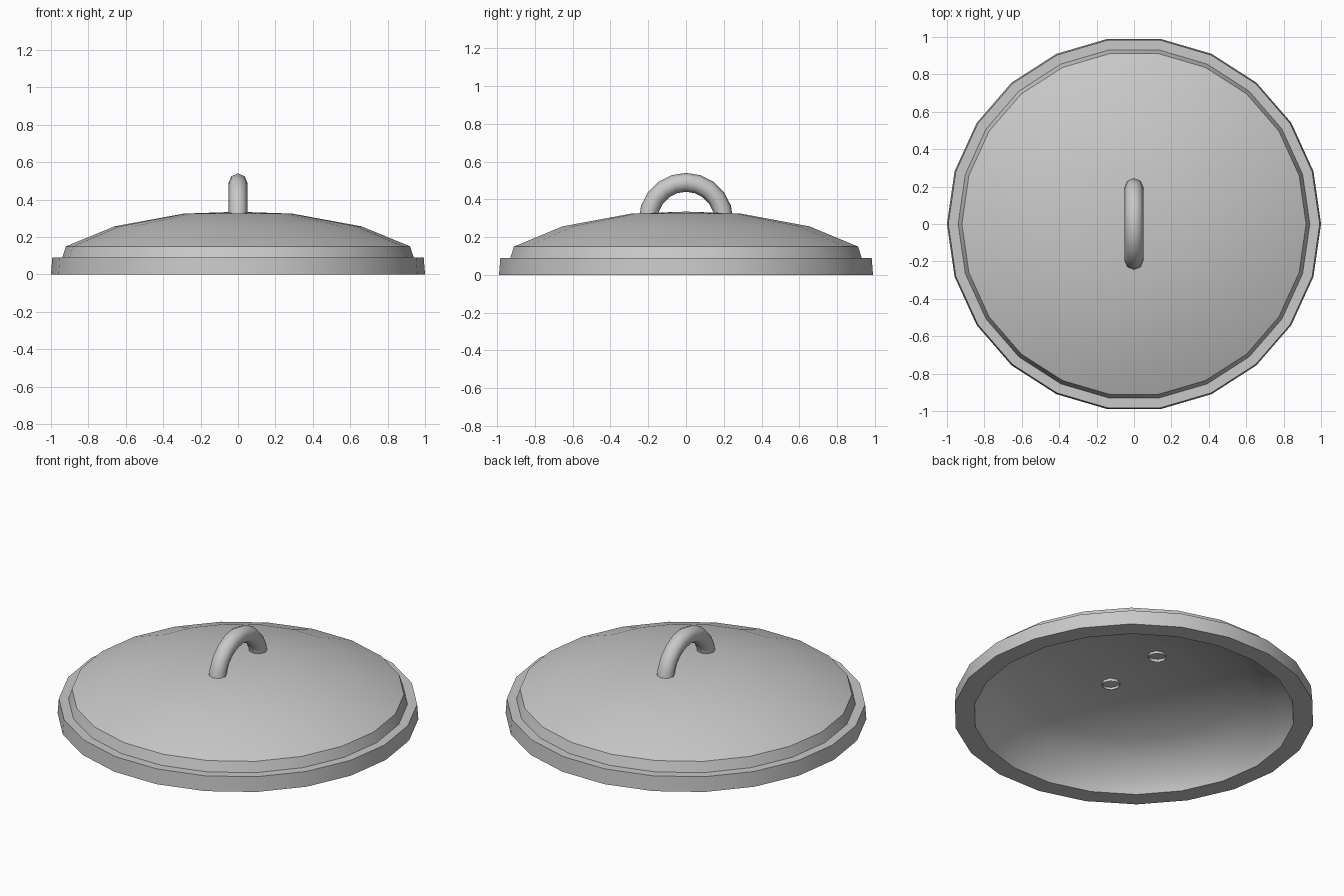
import bpy, bmesh
from math import sin, cos, pi, radians

cube = bpy.data.objects.get("Cube")
if cube:
    bpy.data.objects.remove(cube, do_unlink=True)

# Single grey metal colour
GREY = (0.58, 0.58, 0.58, 1)
metal = bpy.data.materials.new("grey_metal")
metal.use_nodes = True
metal.diffuse_color = GREY
metal.node_tree.nodes["Principled BSDF"].inputs["Base Color"].default_value = GREY


def bridge(bm, a, b):
    """Join two closed rings of vertices with quads."""
    n = len(a)
    for i in range(n):
        j = (i + 1) % n
        bm.faces.new((a[i], a[j], b[j], b[i]))


def finish(bm, name, smooth_angle):
    bmesh.ops.recalc_face_normals(bm, faces=bm.faces)
    mesh = bpy.data.meshes.new(name)
    bm.to_mesh(mesh)
    bm.free()
    mesh.materials.append(metal)
    obj = bpy.data.objects.new(name, mesh)
    bpy.context.collection.objects.link(obj)
    bpy.ops.object.select_all(action='DESELECT')
    obj.select_set(True)
    bpy.context.view_layer.objects.active = obj
    bpy.ops.object.shade_smooth_by_angle(angle=radians(smooth_angle))


# Lid: profile (radius, height) from outer crown, down over the rim, to inner crown
SIDES = 22
profile = [(0.29, 0.325), (0.66, 0.257), (0.92, 0.15), (0.94, 0.09), (0.993, 0.09),
           (1.0, 0), (0.89, 0), (0.855, 0.085), (0.65, 0.215), (0.29, 0.285)]
bm = bmesh.new()
rings = [[bm.verts.new((r * cos(2 * pi * i / SIDES), r * sin(2 * pi * i / SIDES), z))
          for i in range(SIDES)] for r, z in profile]
for a, b in zip(rings, rings[1:]):
    bridge(bm, a, b)
for ring, z in ((rings[0], 0.335), (rings[-1], 0.297)):
    tip = bm.verts.new((0, 0, z))
    for i in range(SIDES):
        bm.faces.new((ring[i], ring[(i + 1) % SIDES], tip))
finish(bm, "lid", 45)

# Handle: open half-ring tube whose ends pass through the crown
ARC, TUBE, STEPS, ROUND = 0.2, 0.05, 10, 8
CENTRE = 0.29
stations = [(pi * k / STEPS, 0) for k in range(STEPS + 1)]
stations = [(0, -0.018)] + stations + [(pi, -0.018)]
bm = bmesh.new()
rings = []
for angle, drop in stations:
    ring = []
    for i in range(ROUND):
        t = 2 * pi * i / ROUND
        r = ARC + TUBE * cos(t)
        ring.append(bm.verts.new((TUBE * sin(t), r * cos(angle), CENTRE + r * sin(angle) + drop)))
    rings.append(ring)
for a, b in zip(rings, rings[1:]):
    bridge(bm, a, b)
finish(bm, "handle", 80)
